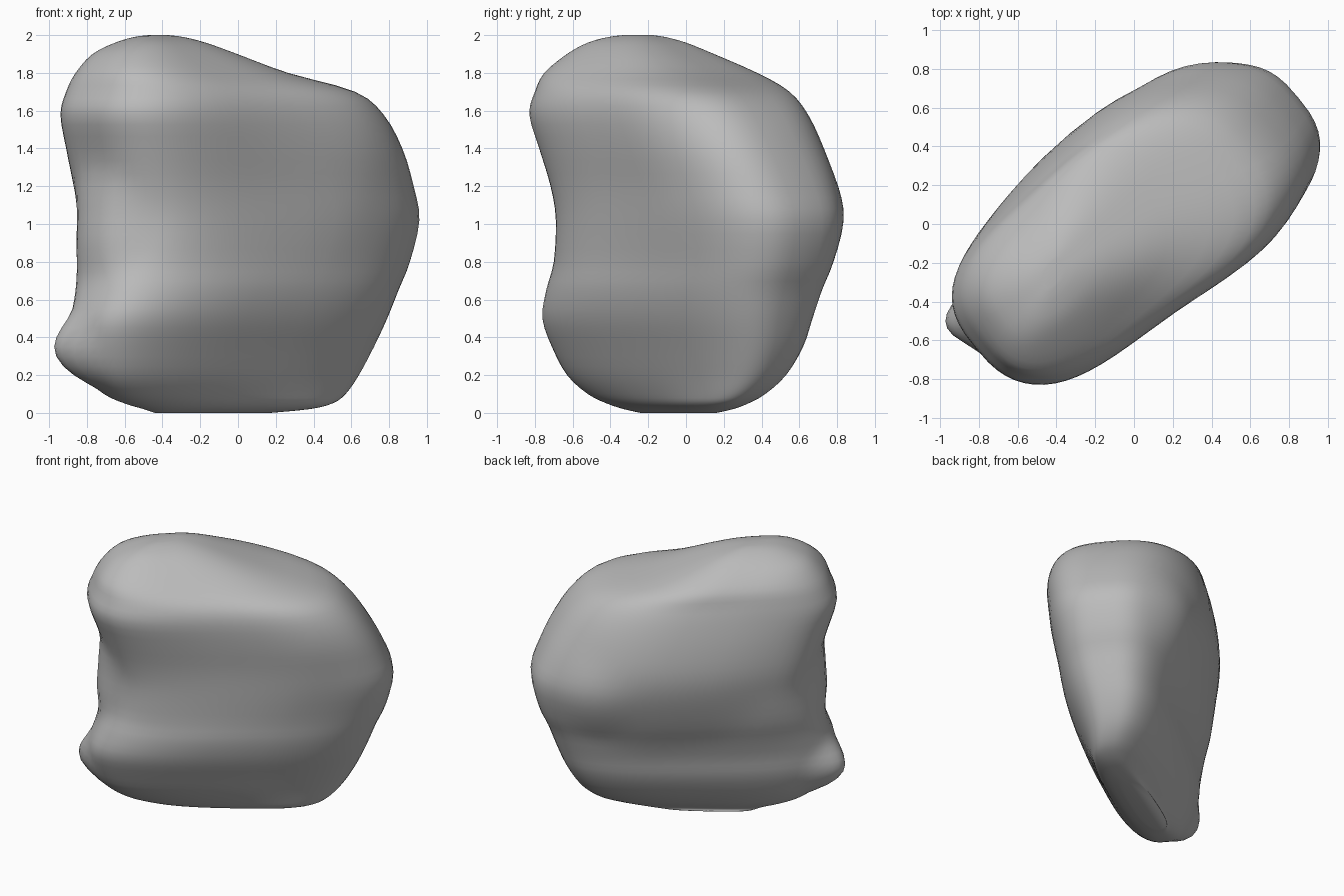
import bpy, bmesh, math
from mathutils import Vector

cube = bpy.data.objects.get("Cube")
if cube:
    bpy.data.objects.remove(cube, do_unlink=True)

SIDES = 64
STEPS = 3
ANGLE = math.radians(38)
POWER = 2.8

# Stone levels: height, x range, y range, thickness ratio
LEVELS = [
    (0.0, -.44, .17, -.24, .16, .27),
    (.02, -.5, .38, -.33, .25, .27),
    (.05, -.6, .5, -.42, .33, .28),
    (.1, -.71, .57, -.52, .42, .29),
    (.2, -.81, .64, -.63, .53, .32),
    (.35, -.87, .72, -.71, .62, .36),
    (.5, -.88, .79, -.76, .67, .39),
    (.65, -.86, .85, -.74, .72, .43),
    (.8, -.85, .91, -.7, .78, .46),
    (1.02, -.84, .96, -.69, .825, .5),
    (1.2, -.87, .93, -.72, .79, .53),
    (1.4, -.91, .87, -.78, .71, .55),
    (1.58, -.94, .77, -.83, .62, .56),
    (1.7, -.91, .62, -.8, .52, .59),
    (1.8, -.86, .27, -.75, .35, .65),
    (1.9, -.77, 0, -.63, .14, .68),
    (1.96, -.65, -.17, -.52, 0, .68),
    (1.99, -.55, -.29, -.41, -.11, .66),
    (2, -.47, -.37, -.33, -.18, .65),
]


def smooth_levels(levels):
    """Add levels along a smooth curve through the given ones."""
    padded = [levels[0], *levels, levels[-1]]
    result = []
    for quad in zip(padded, padded[1:], padded[2:], padded[3:]):
        for k in range(STEPS):
            t = k / STEPS
            result.append([b + t * ((c - a) + t * (2*a - 5*b + 4*c - d + t * (3*b - a - 3*c + d))) / 2
                           for a, b, c, d in zip(*quad)])
    return result + [levels[-1]]


def ring(x0, x1, y0, y1, ratio):
    """Rounded slab outline, fitted to its x and y range."""
    points = []
    for i in range(SIDES):
        t = math.tau * i / SIDES
        c, s = math.cos(t), math.sin(t)
        u = math.copysign(abs(c) ** (2 / POWER), c)
        v = math.copysign(abs(s) ** (2 / POWER), s) * ratio
        points.append((u * math.cos(ANGLE) - v * math.sin(ANGLE),
                       u * math.sin(ANGLE) + v * math.cos(ANGLE)))
    wide = max(p[0] for p in points)
    deep = max(p[1] for p in points)
    return [((x0 + x1) / 2 + px / wide * (x1 - x0) / 2,
             (y0 + y1) / 2 + py / deep * (y1 - y0) / 2) for px, py in points]


def push(bm, centre, shift, radius):
    """Move the surface near a point, fading out smoothly."""
    for vert in bm.verts:
        d = (vert.co - Vector(centre)).length / radius
        if d < 1:
            vert.co += Vector(shift) * (1 - d * d) ** 2


# Loft the stone body through its levels
bm = bmesh.new()
rings = [[bm.verts.new((x, y, z)) for x, y in ring(*spec)]
         for z, *spec in smooth_levels(LEVELS)]
for low, high in zip(rings, rings[1:]):
    for i in range(SIDES):
        j = (i + 1) % SIDES
        bm.faces.new((low[i], low[j], high[j], high[i]))
bm.faces.new(rings[0][::-1])
bm.faces.new(rings[-1])

# Low corner knob, filled waist, flatter front, fuller back and back corner
push(bm, (-.87, -.5, .31), (-.11, -.02, 0), .26)
push(bm, (-.75, -.55, 1), (-.06, -.05, 0), .35)
push(bm, (.1, -.45, 1.4), (-.03, .038, 0), .75)
push(bm, (-.1, .48, 1.35), (-.045, .055, 0), .85)
push(bm, (.3, .68, 1), (-.02, .03, 0), .35)

mesh = bpy.data.meshes.new("stone")
bm.to_mesh(mesh)
bm.free()
stone = bpy.data.objects.new("stone", mesh)
bpy.context.collection.objects.link(stone)

# Grey stone colour
grey = bpy.data.materials.new("stone grey")
grey.use_nodes = True
colour = (.5, .5, .5, 1)
grey.diffuse_color = colour
grey.node_tree.nodes["Principled BSDF"].inputs["Base Color"].default_value = colour
mesh.materials.append(grey)

for face in mesh.polygons:
    face.use_smooth = True
